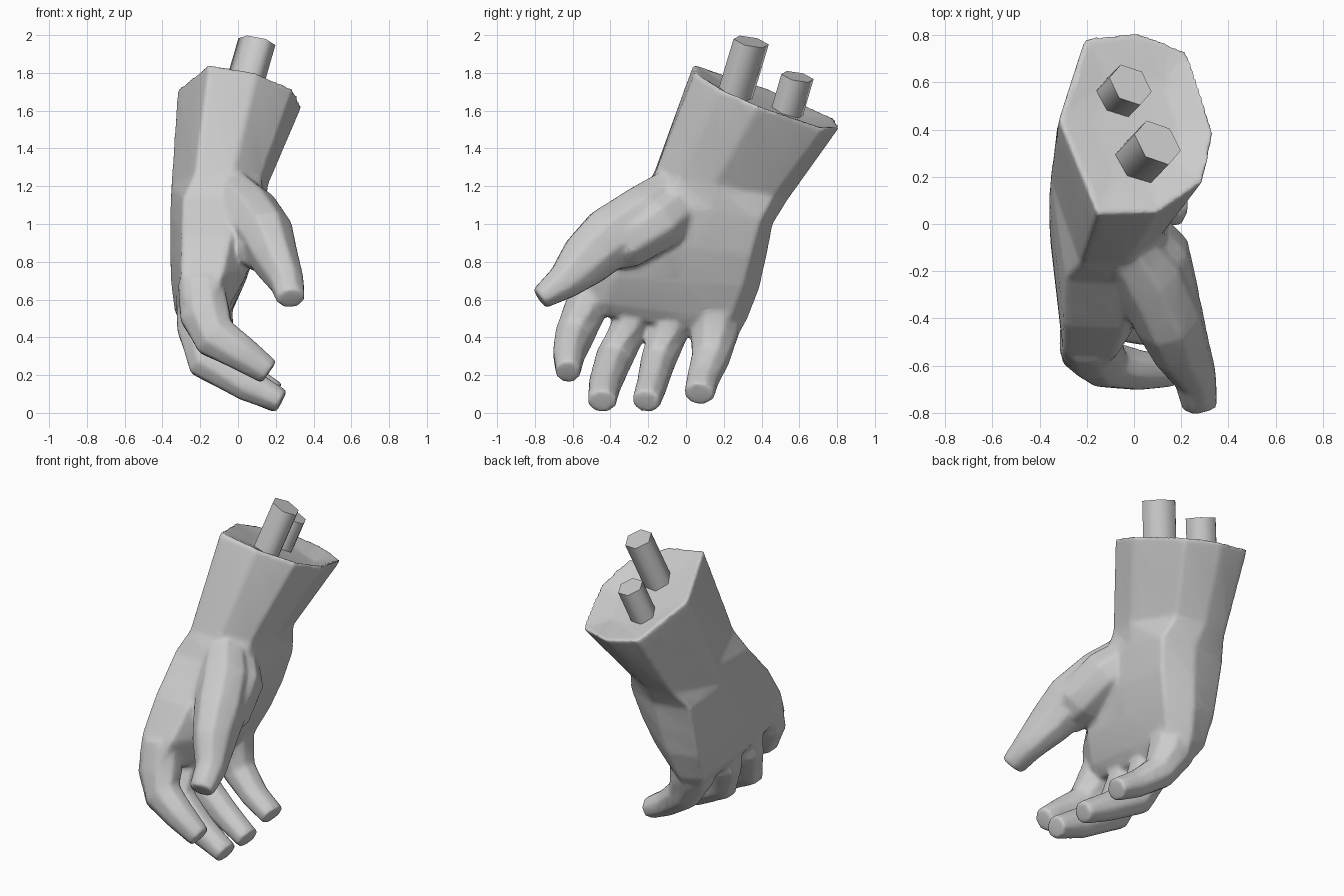
import bpy, bmesh, math
from mathutils import Vector

cube = bpy.data.objects.get("Cube")
if cube:
    bpy.data.objects.remove(cube)

# One plain grey material
grey = bpy.data.materials.new("plain_grey")
grey.use_nodes = True
GREY = (0.6, 0.6, 0.6, 1)
grey.diffuse_color = GREY
grey.node_tree.nodes["Principled BSDF"].inputs["Base Color"].default_value = GREY


def loft(bm, rings):
    """Skin a list of equal-length point rings and cap both ends."""
    loops = [[bm.verts.new(p) for p in ring] for ring in rings]
    n = len(loops[0])
    faces = [bm.faces.new(loops[0]), bm.faces.new(loops[-1][::-1])]
    for a, b in zip(loops, loops[1:]):
        for i in range(n):
            j = (i + 1) % n
            faces.append(bm.faces.new((a[i], b[i], b[j], a[j])))
    bmesh.ops.recalc_face_normals(bm, faces=faces)


def tube(bm, path, lateral=(0, 1, 0), sides=8):
    """Tapered limb: each path point is x, y, z, half width, half thickness."""
    pts = [Vector(p[:3]) for p in path]
    rings = []
    for i, p in enumerate(path):
        t = (pts[min(i + 1, len(pts) - 1)] - pts[max(i - 1, 0)]).normalized()
        u = Vector(lateral)
        u = (u - t * u.dot(t)).normalized()
        v = t.cross(u)
        ring = []
        for k in range(sides):
            a = 2 * math.pi * (k + 0.5) / sides
            ring.append(pts[i] + (u * math.cos(a) * p[3] + v * math.sin(a) * p[4]) * 1.06)
        rings.append(ring)
    loft(bm, rings)


def make_object(name, bm):
    me = bpy.data.meshes.new(name)
    bm.to_mesh(me)
    bm.free()
    me.materials.append(grey)
    ob = bpy.data.objects.new(name, me)
    bpy.context.collection.objects.link(ob)
    return ob


def shade(ob, angle):
    bpy.ops.object.select_all(action='DESELECT')
    ob.select_set(True)
    bpy.context.view_layer.objects.active = ob
    bpy.ops.object.convert(target='MESH')
    bpy.ops.object.shade_smooth_by_angle(angle=math.radians(angle))


hand = bmesh.new()

# Forearm and palm: outline, front y, z, back y, z, x min, x max, sideways tilt
arm = [(0.25, 0), (0.64, 0.01), (0.93, 0.18), (1, 0.45),
       (0.83, 0.9), (0.5, 1), (0.17, 0.97), (0, 0.52)]
palm = [(0.14, 0.02), (0.7, 0), (1, 0.2), (1, 0.55),
        (0.96, 0.91), (0.55, 1), (0.07, 0.95), (0, 0.52)]
sections = [
    (arm, 0.20, 1.77, 0.62, 1.59, -0.18, 0.20, 0.10),   # shallow stump floor
    (arm, 0.04, 1.875, 0.815, 1.57, -0.32, 0.34, 0.11),  # cut rim
    (arm, -0.17, 1.27, 0.54, 1.13, -0.355, 0.16, 0),
    (palm, -0.25, 1.14, 0.46, 1.00, -0.36, 0.14, 0),
    (palm, -0.45, 0.93, 0.425, 0.82, -0.36, 0.10, 0),
    (palm, -0.57, 0.74, 0.39, 0.66, -0.355, 0.04, 0),
    (palm, -0.62, 0.60, 0.32, 0.48, -0.335, -0.04, 0),
    (palm, -0.60, 0.54, 0.27, 0.40, -0.28, -0.10, 0),
]
loft(hand, [[(x0 + u * (x1 - x0), yf + v * (yb - yf), zf + v * (zb - zf) - tilt * u)
             for u, v in shape] for shape, yf, zf, yb, zb, x0, x1, tilt in sections])

# Curled fingers
fingers = [
    [(-0.20, -0.49, 0.70, .10, .12), (-0.175, -0.545, 0.52, .11, .135),
     (-0.12, -0.595, 0.40, .10, .12), (0.02, -0.62, 0.315, .085, .095),
     (0.165, -0.625, 0.215, .065, .07)],
    [(-0.21, -0.27, 0.66, .10, .12), (-0.20, -0.30, 0.45, .10, .125),
     (-0.16, -0.385, 0.28, .095, .115), (0.05, -0.43, 0.15, .085, .09),
     (0.23, -0.445, 0.06, .075, .065)],
    [(-0.20, -0.07, 0.62, .10, .12), (-0.19, -0.09, 0.43, .105, .125),
     (-0.14, -0.15, 0.27, .09, .11), (0.05, -0.18, 0.15, .08, .085),
     (0.22, -0.21, 0.06, .075, .065)],
    [(-0.17, 0.18, 0.62, .11, .14), (-0.15, 0.15, 0.43, .13, .13),
     (-0.08, 0.13, 0.29, .10, .10), (0.06, 0.09, 0.18, .085, .08),
     (0.20, 0.07, 0.10, .08, .065)],
]
for f in fingers:
    tube(hand, f)

# Thumb, and the fleshy pad that joins it to the palm
tube(hand, [(-0.06, -0.03, 1.20, .11, .12), (0.06, -0.22, 1.06, .15, .15),
            (0.15, -0.40, 0.93, .145, .165), (0.20, -0.53, 0.81, .12, .145),
            (0.26, -0.65, 0.69, .09, .095), (0.28, -0.775, 0.605, .075, .06)],
     lateral=(1, 0, 0))
tube(hand, [(-0.04, 0.03, 1.14, .12, .12), (0.09, -0.14, 1.01, .15, .15),
            (0.13, -0.32, 0.90, .15, .14), (0.12, -0.47, 0.84, .11, .10)],
     lateral=(1, 0, 0))

hand_ob = make_object("hand", hand)

# Fuse the overlapping volumes into one skin
m = hand_ob.modifiers.new("fuse", 'REMESH')
m.mode = 'VOXEL'
m.voxel_size = 0.012
m = hand_ob.modifiers.new("soften", 'SMOOTH')
m.factor = 0.5
m.iterations = 12
m = hand_ob.modifiers.new("simplify", 'DECIMATE')
m.ratio = 0.1
shade(hand_ob, 70)

# Two flattened bone stubs
bones = {
    "front_bone": [(-0.02, 0.22, 1.55, .105, .08), (0.10, 0.345, 1.965, .105, .08)],
    "back_bone": [(-0.12, 0.485, 1.42, .095, .075), (-0.015, 0.59, 1.78, .095, .075)],
}
for name, path in bones.items():
    bm = bmesh.new()
    tube(bm, path, lateral=(0.75, -0.65, 0), sides=6)
    shade(make_object(name, bm), 75)
